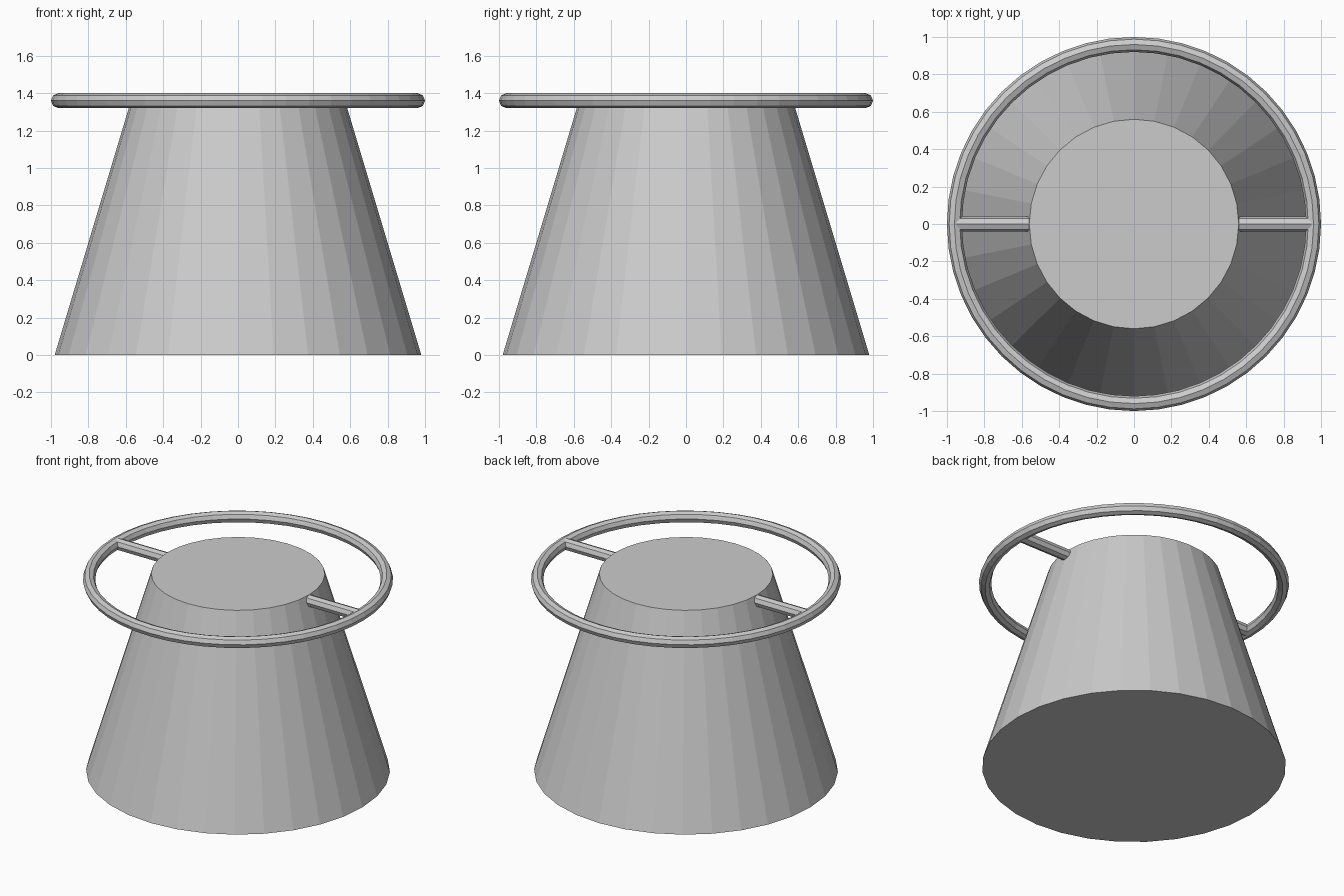
import bpy, math

if "Cube" in bpy.data.objects:
    bpy.data.objects.remove(bpy.data.objects["Cube"])

# Tapered body
bpy.ops.mesh.primitive_cone_add(vertices=32, radius1=0.98, radius2=0.56,
                                depth=1.4, location=(0, 0, 0.7))
bpy.context.object.name = "tapered_body"

# Ring around the top
bpy.ops.mesh.primitive_torus_add(major_radius=0.96, minor_radius=0.04,
                                 major_segments=48, minor_segments=8,
                                 location=(0, 0, 1.36))
bpy.context.object.name = "ring"
for p in bpy.context.object.data.polygons:
    p.use_smooth = False

# Two rods holding the ring
for side, name in ((-1, "left_rod"), (1, "right_rod")):
    bpy.ops.mesh.primitive_cylinder_add(vertices=8, radius=0.04, depth=0.4,
                                        location=(side * 0.75, 0, 1.36),
                                        rotation=(0, math.pi / 2, 0))
    bpy.context.object.name = name
